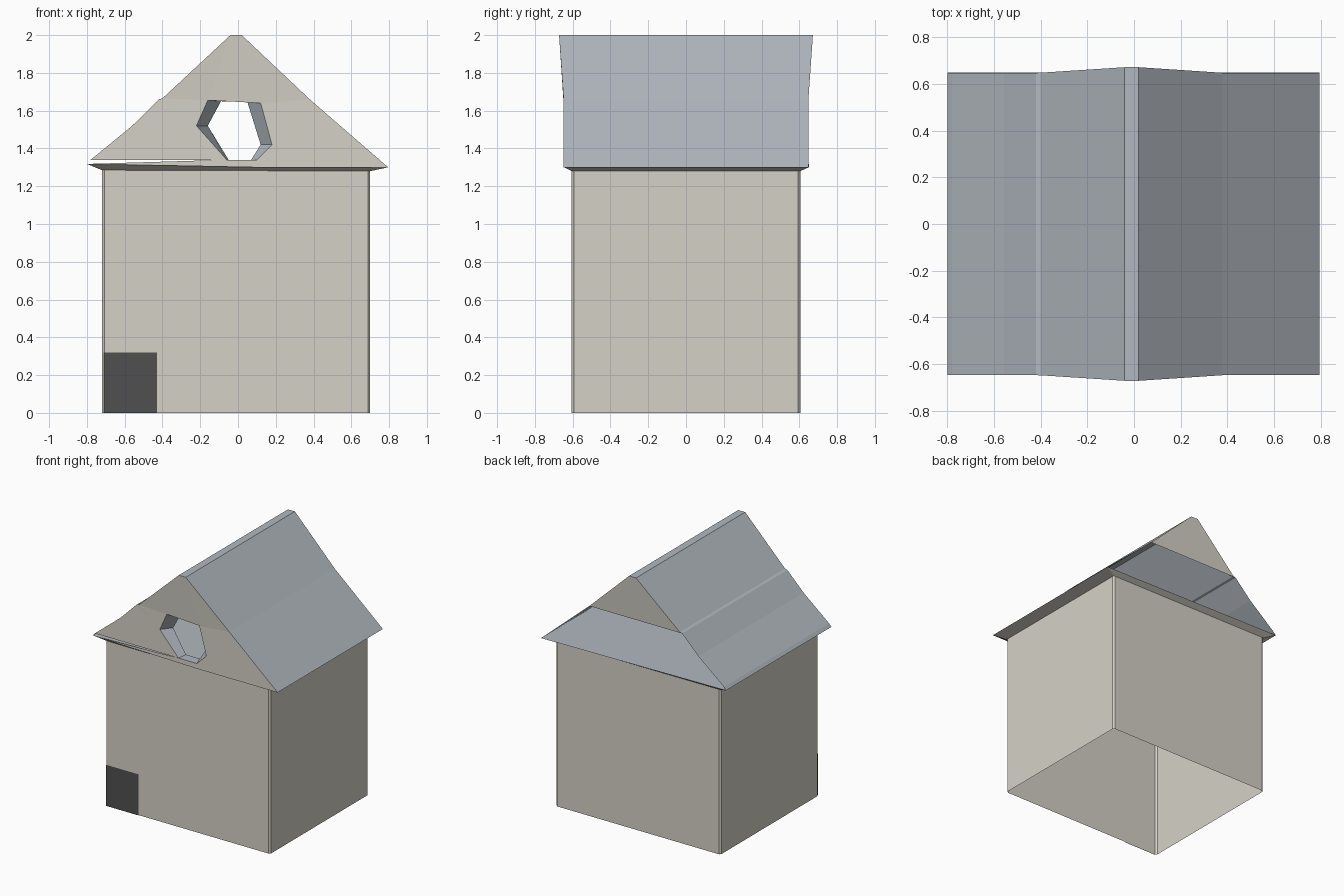
import bpy, bmesh

if "Cube" in bpy.data.objects:
    bpy.data.objects.remove(bpy.data.objects["Cube"])


def material(name, color):
    m = bpy.data.materials.new(name)
    m.diffuse_color = (*color, 1)
    m.use_nodes = True
    m.node_tree.nodes["Principled BSDF"].inputs["Base Color"].default_value = m.diffuse_color
    return m


WALL = material("plaster", (0.66, 0.64, 0.57))
ROOF = material("slate", (0.44, 0.48, 0.52))
DARK = material("dark_door", (0.08, 0.08, 0.08))


def build(name, verts, faces, mat):
    mesh = bpy.data.meshes.new(name)
    mesh.from_pydata(verts, [], faces)
    bm = bmesh.new()
    bm.from_mesh(mesh)
    bmesh.ops.triangulate(bm, faces=[f for f in bm.faces if len(f.verts) > 4])
    bm.to_mesh(mesh)
    bm.free()
    mesh.materials.append(mat)
    ob = bpy.data.objects.new(name, mesh)
    bpy.context.collection.objects.link(ob)
    return ob


def loft(name, a, b, mat, closed=True):
    """Quads between two matching point rows."""
    n = len(a)
    faces = [(i, (i + 1) % n, n + (i + 1) % n, n + i)
             for i in range(n if closed else n - 1)]
    return build(name, a + b, faces, mat)


def sheet(name, pts, mat):
    return build(name, pts, [tuple(range(len(pts)))], mat)


# Walls: open box with tiny corner chamfers
X0, X1, Y, C = -0.72, 0.70, 0.605, 0.012
plan = [(X0 + C, -Y), (X1 - C, -Y), (X1, -Y + C), (X1, Y - C),
        (X1 - C, Y), (X0 + C, Y), (X0, Y - C), (X0, -Y + C)]
loft("walls", [(x, y, 0) for x, y in plan],
     [(x, y, 1.285) for x, y in plan], WALL)

# Door patch on the front
sheet("door", [(-0.71, -0.61, 0), (-0.43, -0.61, 0),
               (-0.43, -0.61, 0.32), (-0.71, -0.61, 0.32)], DARK)

# Eave underside flaring out from the wall tops, and attic floor
wall_top = [(X0, -Y, 1.285), (X1, -Y, 1.28), (X1, Y, 1.28), (X0, Y, 1.285)]
eave = [(-0.80, -0.645, 1.318), (0.795, -0.645, 1.30),
        (0.795, 0.65, 1.30), (-0.80, 0.65, 1.318)]
loft("eave_underside", wall_top, eave, WALL)
sheet("attic_floor", eave, ROOF)


# Roof profile from left eave over the ridge to right eave
profile = [(-0.80, 1.318), (-0.78, 1.34), (-0.56, 1.52), (-0.42, 1.66),
           (-0.40, 1.665), (-0.04, 2.0), (0.02, 2.0), (0.38, 1.66),
           (0.795, 1.30)]


def depth(z):
    """Gable ends lean outward above z = 1.66."""
    return 0.648 + max(0, z - 1.66) * 0.07


def end(points, side):
    return [(x, side * depth(z), z) for x, z in points]


loft("roof", end(profile, -1), end(profile, 1), ROOF, closed=False)

# Front gable with the crooked hexagonal window notched into its lower edge
window = [(-0.06, 1.34), (-0.22, 1.52), (-0.16, 1.655),
          (0.12, 1.64), (0.18, 1.42), (0.10, 1.34)]
outline = [(-0.78, 1.34)] + window + [(0.10, 1.30)] + profile[:1:-1]
sheet("front_gable", end(outline, -1), WALL)
sheet("front_fascia", end([(-0.80, 1.318), (0.10, 1.30), (0.10, 1.34),
                           (-0.06, 1.34)], -1), WALL)

# Window reveal tapering inward
inner = [(-0.05, 1.34), (-0.16, 1.52), (-0.09, 1.65),
         (0.05, 1.645), (0.12, 1.42), (0.07, 1.34)]
loft("window_reveal", end(window, -1),
     [(x, -0.57, z) for x, z in inner], ROOF)

# Back gable: only the upper triangle, open below
sheet("back_gable", end(profile[3:8][::-1], 1), WALL)
